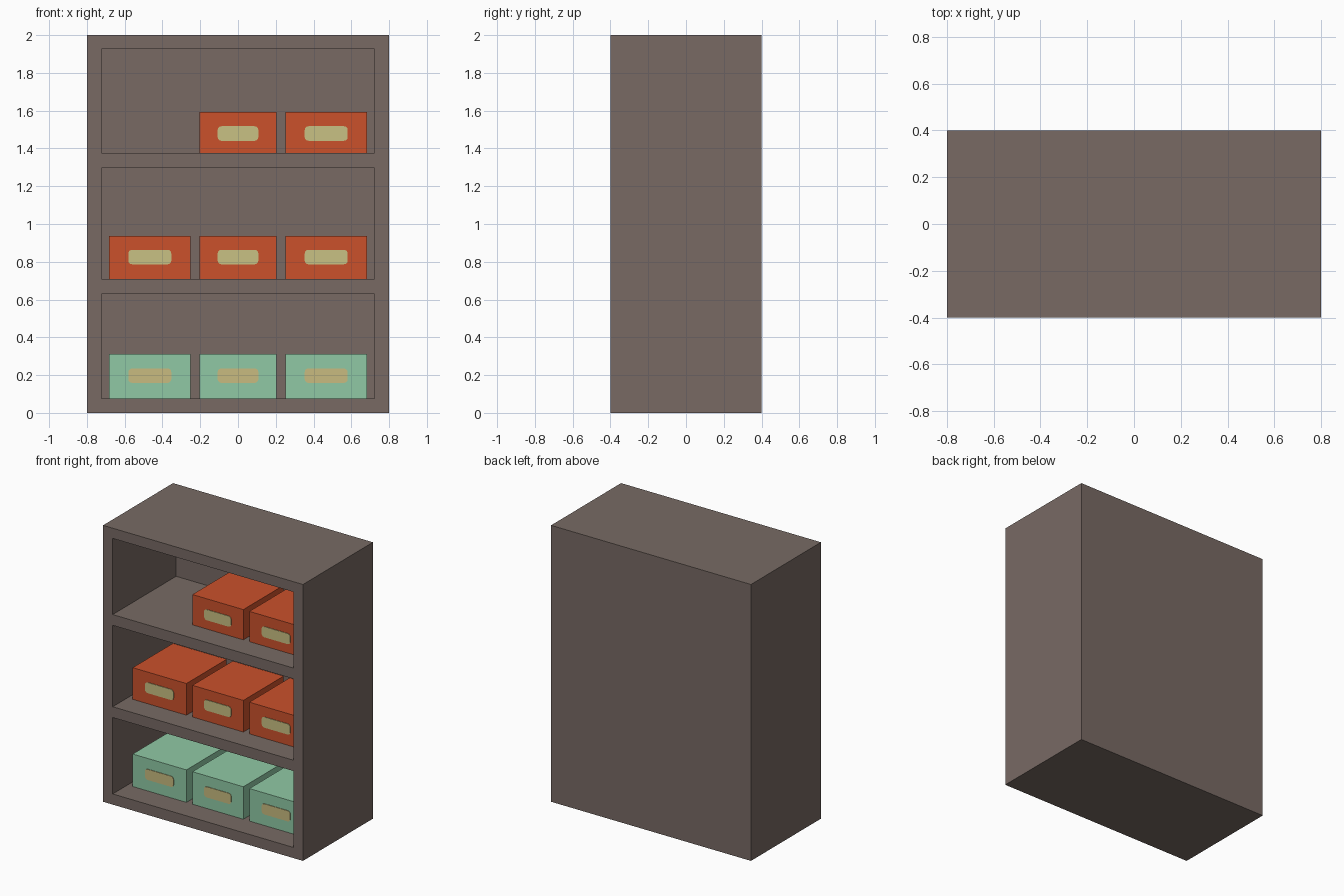
import bpy, bmesh, math
from mathutils import Vector

if "Cube" in bpy.data.objects:
    bpy.data.objects.remove(bpy.data.objects["Cube"])


def material(name, rgb):
    lin = [((c / 255 + 0.055) / 1.055) ** 2.4 for c in rgb]
    m = bpy.data.materials.new(name)
    m.diffuse_color = (*lin, 1)
    m.use_nodes = True
    m.node_tree.nodes["Principled BSDF"].inputs["Base Color"].default_value = m.diffuse_color
    return m


BROWN = material("brown wood", (120, 106, 100))
ORANGE = material("orange box", (203, 81, 43))
GREEN = material("mint box", (144, 201, 165))
CREAM = material("cream label", (201, 193, 131))
TAN = material("tan label", (200, 187, 128))


def finish(bm, name, mat):
    bmesh.ops.recalc_face_normals(bm, faces=bm.faces)
    me = bpy.data.meshes.new(name)
    bm.to_mesh(me)
    bm.free()
    me.materials.append(mat)
    ob = bpy.data.objects.new(name, me)
    bpy.context.collection.objects.link(ob)
    return ob


def block(x0, x1, y0, y1, z0, z1):
    bm = bmesh.new()
    bmesh.ops.create_cube(bm, size=1)
    for v in bm.verts:
        v.co = Vector(((x0, x1)[v.co.x > 0], (y0, y1)[v.co.y > 0], (z0, z1)[v.co.z > 0]))
    return bm


def label(name, cx, cz, w, h, y, mat, r=0.02):
    # thin rounded plate just proud of the box front
    bm = bmesh.new()
    vs = []
    for i, (sx, sz) in enumerate(((1, 1), (-1, 1), (-1, -1), (1, -1))):
        for k in range(4):
            a = math.radians(90 * i + 30 * k)
            vs.append(bm.verts.new((cx + sx * (w / 2 - r) + r * math.cos(a), y,
                                    cz + sz * (h / 2 - r) + r * math.sin(a))))
    f = bm.faces.new(vs)
    ext = bmesh.ops.extrude_face_region(bm, geom=[f])["geom"]
    bmesh.ops.translate(bm, vec=(0, -0.004, 0),
                        verts=[e for e in ext if isinstance(e, bmesh.types.BMVert)])
    finish(bm, name, mat)


# Cabinet: solid block, front face cut into a grid, three bays pushed in
BAYS = [(0.077, 0.63), (0.708, 1.297), (1.375, 1.926)]
INNER = 0.723
bm = block(-0.8, 0.8, -0.4, 0.4, 0, 2)
cuts = [((x, 0, 0), (1, 0, 0)) for x in (-INNER, INNER)]
cuts += [((0, 0, z), (0, 0, 1)) for bay in BAYS for z in bay]
for co, no in cuts:
    bmesh.ops.bisect_plane(bm, geom=bm.verts[:] + bm.edges[:] + bm.faces[:],
                           plane_co=co, plane_no=no)
bays = []
for f in bm.faces:
    c = f.calc_center_median()
    if c.y < -0.39 and abs(c.x) < INNER and any(a < c.z < b for a, b in BAYS):
        bays.append(f)
pushed = bmesh.ops.extrude_discrete_faces(bm, faces=bays)["faces"]
for f in pushed:
    bmesh.ops.translate(bm, vec=(0, 0.725, 0), verts=f.verts[:])
finish(bm, "cabinet", BROWN)

# Storage boxes with label plates, row by row
COLS = {"left": (-0.682, -0.252), "middle": (-0.204, 0.204), "right": (0.252, 0.682)}
ROWS = [("lower", 0.077, 0.312, 0.197, GREEN, TAN, ("left", "middle", "right")),
        ("centre", 0.708, 0.937, 0.825, ORANGE, CREAM, ("left", "middle", "right")),
        ("upper", 1.375, 1.594, 1.479, ORANGE, CREAM, ("middle", "right"))]
FRONT, BACK = -0.23, 0.23
for row, z0, z1, lz, box_mat, label_mat, cols in ROWS:
    for col in cols:
        x0, x1 = COLS[col]
        finish(block(x0, x1, FRONT, BACK, z0, z1), f"{row}_{col}_box", box_mat)
        label(f"{row}_{col}_label", (x0 + x1) / 2, lz, (x1 - x0) * 0.53, 0.077,
              FRONT, label_mat)
